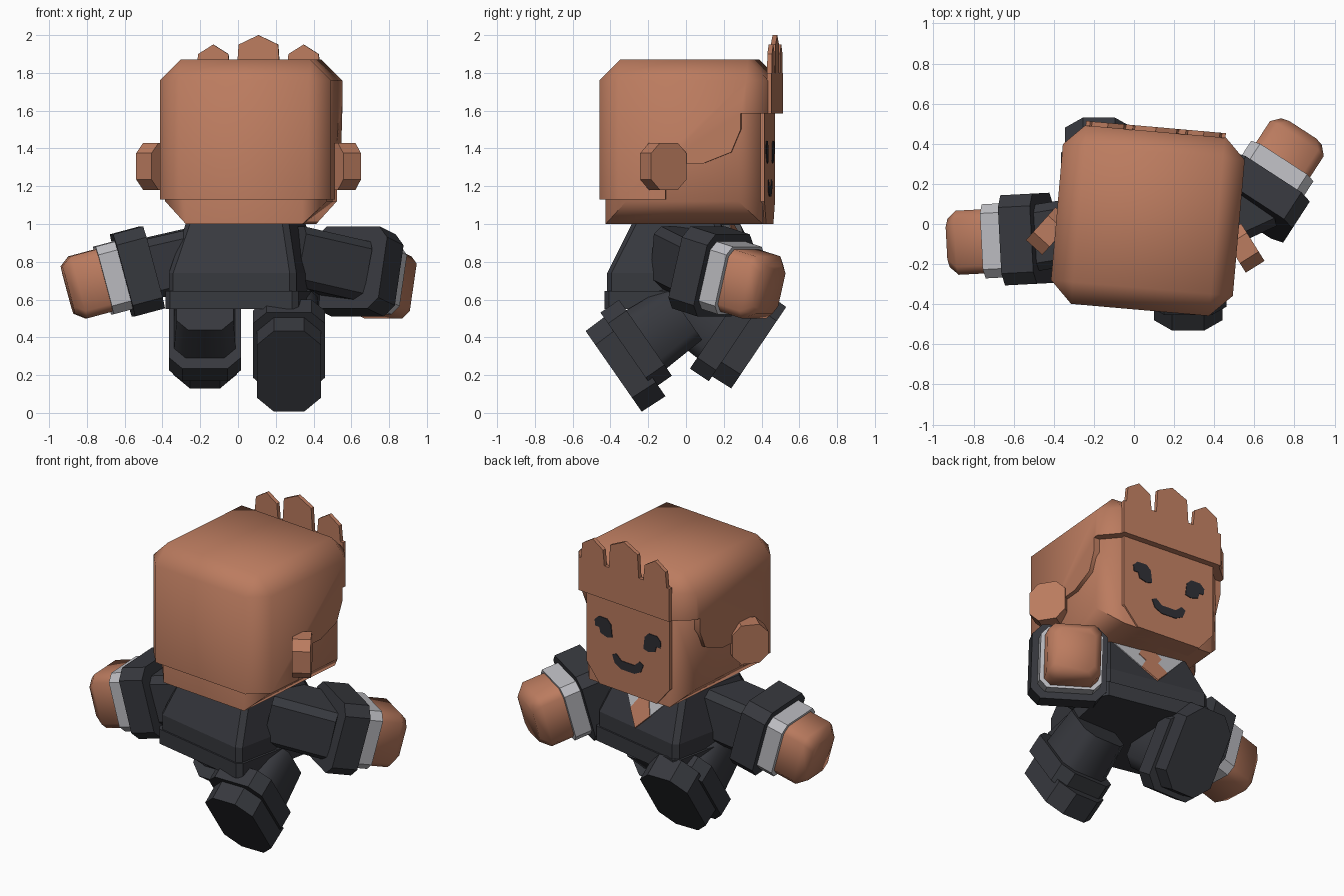
import bpy, bmesh
from math import radians, cos, sin
from mathutils import Matrix, Vector

cube = bpy.data.objects.get("Cube")
if cube:
    bpy.data.objects.remove(cube)


def material(name, rgb):
    m = bpy.data.materials.new(name)
    m.use_nodes = True
    m.diffuse_color = (*rgb, 1)
    m.node_tree.nodes["Principled BSDF"].inputs["Base Color"].default_value = (*rgb, 1)
    return m


CLAY = material("clay", (0.5, 0.2, 0.115))
SUIT = material("dark suit", (0.038, 0.04, 0.048))
SHIRT = material("shirt grey", (0.5, 0.5, 0.53))
INK = material("face ink", (0.028, 0.028, 0.034))


def finish(name, bm, mat, matrix, smooth=0):
    bmesh.ops.recalc_face_normals(bm, faces=bm.faces)
    bm.transform(matrix)
    me = bpy.data.meshes.new(name)
    bm.to_mesh(me)
    bm.free()
    me.materials.append(mat)
    if smooth:
        me.shade_smooth()
        me.set_sharp_from_angle(angle=radians(smooth))
    ob = bpy.data.objects.new(name, me)
    bpy.context.scene.collection.objects.link(ob)
    return ob


def loft(name, sections, chamfer, mat, matrix, smooth=0):
    """Skin chamfered rectangles (height, half width, half depth, y shift) along local z."""
    bm = bmesh.new()
    rings = []
    for z, w, d, shift in sections:
        c = chamfer
        outline = [(w, c - d), (w, d - c), (w - c, d), (c - w, d),
                   (-w, d - c), (-w, c - d), (c - w, -d), (w - c, -d)]
        rings.append([bm.verts.new((x, y + shift, z)) for x, y in outline])
    for a, b in zip(rings, rings[1:]):
        for i in range(8):
            j = (i + 1) % 8
            bm.faces.new((a[i], a[j], b[j], b[i]))
    bm.faces.new(rings[0])
    bm.faces.new(rings[-1])
    return finish(name, bm, mat, matrix, smooth)


def prism(name, points, y0, y1, mat, matrix):
    """Extrude an x-z outline from y0 to y1."""
    bm = bmesh.new()
    face = bm.faces.new([bm.verts.new((x, y0, z)) for x, z in points])
    out = bmesh.ops.extrude_face_region(bm, geom=[face])
    bmesh.ops.translate(bm, vec=(0, y1 - y0, 0),
                        verts=[v for v in out["geom"] if isinstance(v, bmesh.types.BMVert)])
    return finish(name, bm, mat, matrix)


def rounded_box(name, low, high, bevel, square_base, mat, matrix):
    low, high = Vector(low), Vector(high)
    bm = bmesh.new()
    bmesh.ops.create_cube(bm, size=1)
    for v in bm.verts:
        v.co = [(a + b) / 2 + c * (b - a) for a, b, c in zip(low, high, v.co)]
    edges = [e for e in bm.edges if not (square_base and
             all(abs(v.co.z - low.z) < 1e-4 for v in e.verts) and
             abs(e.verts[0].co.x - e.verts[1].co.x) > 0.1)]
    bmesh.ops.bevel(bm, geom=edges, offset=bevel, segments=1, affect='EDGES')
    return finish(name, bm, mat, matrix, 50)


def frame(origin, direction, side):
    z, x = Vector(direction).normalized(), Vector(side).normalized()
    y = z.cross(x)
    m = Matrix((x, y, z)).transposed().to_4x4()
    m.translation = origin
    return m


# Head, with a flat face panel
HEAD = Matrix.Translation((0.07, 0.03, 0)) @ Matrix.Rotation(radians(-5), 4, 'Z')
rounded_box("head", (-0.43, -0.43, 1.0), (0.43, 0.405, 1.84), 0.12, True, CLAY, HEAD)
prism("face_panel", [(-0.32, 1.62), (-0.32, 1.12), (-0.22, 1.0), (0.22, 1.0), (0.32, 1.12), (0.32, 1.62)],
      0.3, 0.415, CLAY, HEAD)

# Hair, trimmed along a side hairline
hair = rounded_box("hair", (-0.455, -0.46, 0.85), (0.455, 0.44, 1.87), 0.11, False, CLAY, HEAD)
hairline = [(-0.7, 1.13), (-0.1, 1.13), (-0.1, 1.32), (0.1, 1.32), (0.25, 1.38),
            (0.3, 1.5), (0.3, 1.585), (0.7, 1.585), (0.7, 0.5), (-0.7, 0.5)]
cutter = prism("hair_cutter", hairline, -1, 1, CLAY, HEAD @ Matrix.Rotation(radians(90), 4, 'Z'))
cutter.hide_render = True
trim = hair.modifiers.new("trim", 'BOOLEAN')
trim.operation, trim.solver, trim.object = 'DIFFERENCE', 'EXACT', cutter
trimmed = bpy.data.meshes.new_from_object(hair.evaluated_get(bpy.context.evaluated_depsgraph_get()))
hair.modifiers.clear()
hair.data = trimmed
trimmed.set_sharp_from_angle(angle=radians(50))
bpy.data.objects.remove(cutter)

# Spiked fringe plate
fringe = [(0.35, 1.585), (0.35, 1.8)]
for x, half, top in ((0.24, 0.08, 1.95), (0, 0.105, 2.0), (-0.24, 0.08, 1.95)):
    fringe += [(x + half + 0.01, 1.8), (x + half, top - 0.05), (x, top), (x - half, top - 0.05),
               (x - half - 0.01, 1.8)]
fringe += [(-0.35, 1.8), (-0.35, 1.585)]
prism("fringe", fringe, 0.43, 0.455, CLAY, HEAD)

# Ears and eyes
eye = [(-0.065, 0.03), (-0.035, 0.06), (0.03, 0.06), (0.06, 0.03),
       (0.07, -0.05), (0.03, -0.06), (-0.02, -0.045), (-0.03, -0.01), (-0.06, -0.01)]
for label, s in (("left", 1), ("right", -1)):
    a = radians(37)
    ear = frame((s * 0.487, -0.108, 1.305), (s * cos(a), sin(a), 0), (-sin(a), s * cos(a), 0))
    loft(label + "_ear", [(-0.055, 0.11, 0.125, 0), (0.055, 0.11, 0.125, 0)], 0.055, CLAY, HEAD @ ear)
    prism(label + "_eye", [(s * (0.19 - x), 1.38 + z) for x, z in eye], 0.412, 0.419, INK, HEAD)

# Smile
prism("mouth", [(-0.12, 1.22), (-0.09, 1.235), (-0.05, 1.2), (0.05, 1.2), (0.09, 1.235), (0.12, 1.22),
                (0.1, 1.17), (0.05, 1.145), (-0.05, 1.145), (-0.1, 1.17)], 0.412, 0.419, INK, HEAD)

# Jacket
TORSO = Matrix.Translation((0.04, 0, 0)) @ Matrix.Rotation(radians(-12), 4, 'Z')
loft("jacket_hem", [(0.55, 0.36, 0.37, 0), (0.645, 0.36, 0.37, 0)], 0.03, SUIT, TORSO)
loft("jacket", [(0.6, 0.345, 0.36, 0), (0.74, 0.345, 0.36, 0), (1.0, 0.28, 0.24, 0)], 0.03, SUIT, TORSO)

# Shirt front and tie on the sloping chest
CHEST = TORSO @ Matrix.Translation((0, 0.36, 0.74)) @ Matrix.Rotation(radians(24.8), 4, 'X')
prism("shirt_front", [(-0.23, 0.28), (0.23, 0.28), (0, -0.0)], -0.002, 0.005, SHIRT, CHEST)
tie = [(0.05, 0.28), (0.075, 0.23), (0.04, 0.18), (0.085, 0.1), (0, 0.0)]
prism("tie", tie + [(-x, z) for x, z in tie[-2::-1]], 0.0, 0.009, CLAY, CHEST)

# Arms
for label, wrist, turn, shoulder in (("right", (-0.53, -0.075, 0.75), 183, (-0.18, -0.02, 0.83)),
                                     ("left", (0.62, 0.13, 0.75), 57, (0.27, -0.03, 0.83))):
    a, drop = radians(turn), radians(15)
    side = (-sin(a), cos(a), 0)
    arm = frame(wrist, (cos(a) * cos(drop), sin(a) * cos(drop), -sin(drop)), side)
    run = Vector(wrist) - Vector(shoulder)
    sleeve = frame(shoulder, run, (-run.y, run.x, 0))
    loft(label + "_sleeve", [(0, 0.165, 0.16, 0), (run.length, 0.165, 0.16, 0)], 0.04, SUIT, sleeve)
    loft(label + "_sleeve_cuff", [(-0.08, 0.225, 0.225, 0), (0.085, 0.225, 0.225, 0)], 0.06, SUIT, arm)
    loft(label + "_shirt_cuff", [(0.05, 0.185, 0.185, 0), (0.19, 0.185, 0.185, 0)], 0.045, SHIRT, arm)
    loft(label + "_hand", [(0.12, 0.16, 0.17, 0), (0.33, 0.16, 0.17, 0), (0.385, 0.12, 0.13, 0)],
         0.04, CLAY, arm, 50)

# Legs in mid stride, measured back from the sole
for label, sole, direction in (("right", (-0.175, 0.385, 0.345), (0, 0.83, -0.56)),
                               ("left", (0.27, -0.383, 0.22), (0, -0.82, -0.57))):
    leg = frame(sole, direction, (1, 0, 0))
    loft(label + "_trouser", [(-0.48, 0.15, 0.17, 0.04), (-0.2, 0.165, 0.19, 0.04)], 0.06, SUIT, leg, 50)
    loft(label + "_trouser_cuff", [(-0.24, 0.19, 0.245, 0.05), (-0.12, 0.19, 0.245, 0.05)], 0.07, SUIT, leg)
    loft(label + "_boot", [(-0.15, 0.17, 0.265, 0), (0, 0.17, 0.26, 0)], 0.09, SUIT, leg)
